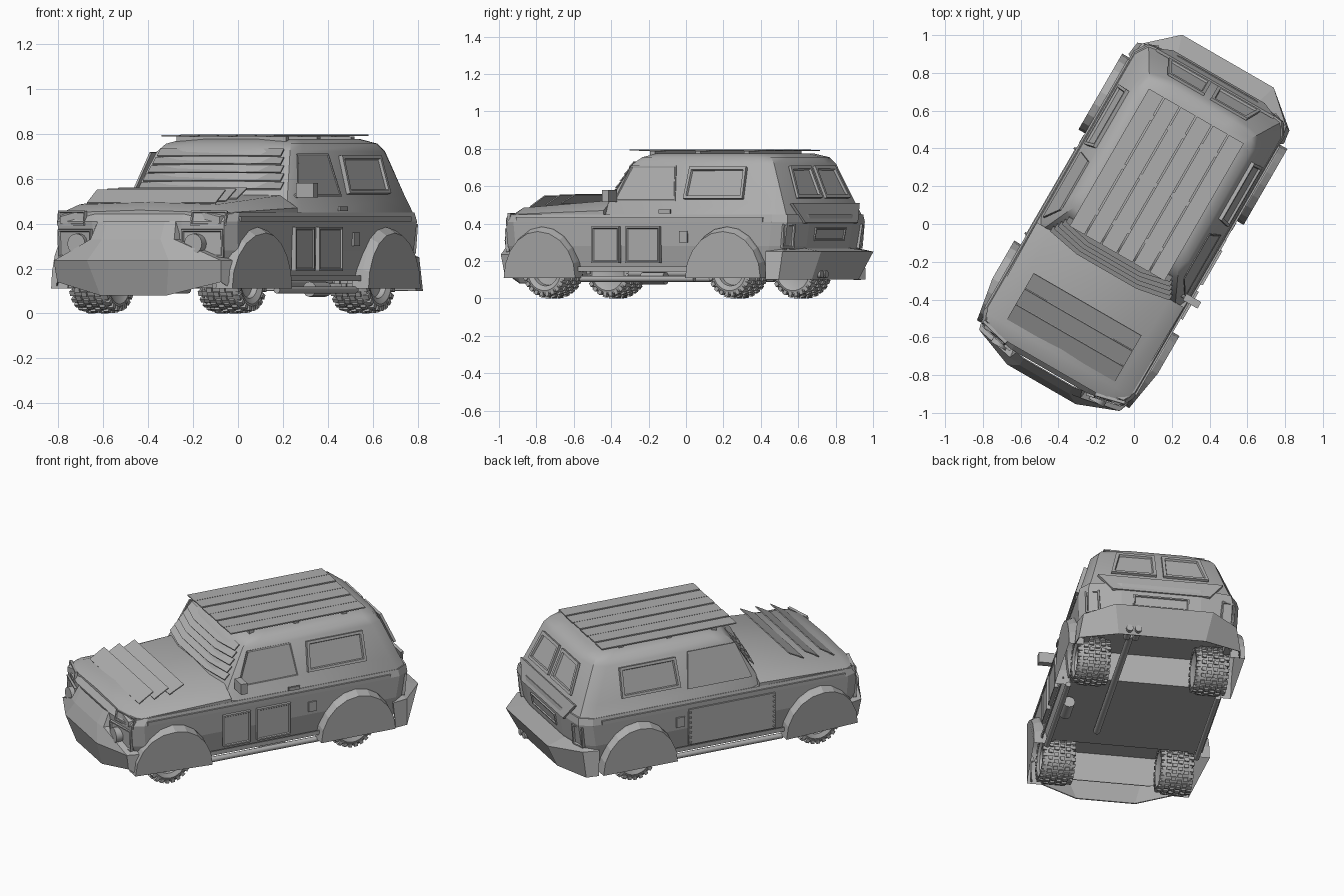
import bpy, bmesh, math
from mathutils import Vector, Matrix

cube = bpy.data.objects.get("Cube")
if cube:
    bpy.data.objects.remove(cube, do_unlink=True)

grey = bpy.data.materials.new("plain_grey")
grey.use_nodes = True
grey.diffuse_color = (0.42, 0.42, 0.42, 1)
for node in grey.node_tree.nodes:
    if node.type == 'BSDF_PRINCIPLED':
        node.inputs["Base Color"].default_value = (0.42, 0.42, 0.42, 1)
parts = []


def select(ob):
    bpy.ops.object.select_all(action='DESELECT')
    ob.select_set(True)
    bpy.context.view_layer.objects.active = ob


def finish(bm, name, smooth=False):
    bmesh.ops.recalc_face_normals(bm, faces=bm.faces)
    mesh = bpy.data.meshes.new(name)
    bm.to_mesh(mesh)
    bm.free()
    mesh.materials.append(grey)
    ob = bpy.data.objects.new(name, mesh)
    bpy.context.collection.objects.link(ob)
    parts.append(ob)
    if smooth:
        select(ob)
        bpy.ops.object.shade_smooth_by_angle(angle=math.radians(32))
    return ob


def loft(name, rings, closed=True, caps=(True, True), smooth=False):
    bm = bmesh.new()
    rows = [[bm.verts.new(p) for p in r] for r in rings]
    n = len(rows[0])
    for a, b in zip(rows, rows[1:]):
        for i in range(n if closed else n - 1):
            j = (i + 1) % n
            bm.faces.new((a[i], a[j], b[j], b[i]))
    for row, cap in zip((rows[0], rows[-1]), caps):
        if cap:
            bm.faces.new(row)
    return finish(bm, name, smooth)


def box(name, lo, hi):
    bm = bmesh.new()
    lo, hi = Vector(lo), Vector(hi)
    size = hi - lo
    bmesh.ops.create_cube(bm, size=1, matrix=Matrix.Translation((lo + hi) / 2) @ Matrix.Diagonal((*size, 1)))
    return finish(bm, name)


def rod(name, a, b, r, sides=12):
    a, b = Vector(a), Vector(b)
    bm = bmesh.new()
    spin = (b - a).to_track_quat('Z', 'Y').to_matrix().to_4x4()
    bmesh.ops.create_cone(bm, cap_ends=True, segments=sides, radius1=r, radius2=r,
                          depth=(b - a).length, matrix=Matrix.Translation((a + b) / 2) @ spin)
    return finish(bm, name, True)


def panel(name, corners, depth=0.012, inset=0.0, recess=0.0):
    """Raised plate on its corners, with an optional recessed middle."""
    bm = bmesh.new()
    face = bm.faces.new([bm.verts.new(c) for c in corners])
    face.normal_update()
    if face.normal.dot(face.calc_center_median() - Vector((0, 0.1, 0.35))) < 0:
        face.normal_flip()
    n = face.normal.copy()
    out = bmesh.ops.extrude_face_region(bm, geom=[face])['geom']
    bmesh.ops.translate(bm, verts=[v for v in out if isinstance(v, bmesh.types.BMVert)], vec=n * depth)
    top = [f for f in out if isinstance(f, bmesh.types.BMFace)]
    if inset:
        bmesh.ops.inset_individual(bm, faces=top, thickness=inset)
        bmesh.ops.inset_individual(bm, faces=top, thickness=0.006)
        bmesh.ops.translate(bm, verts=list(top[0].verts), vec=-n * recess)
    return finish(bm, name)


def outline(z, hw, yf, yr):
    half = [(0.5 * hw, yf), (0.93 * hw, yf + 0.035), (hw, yf + 0.1),
            (hw, yr - 0.1), (0.9 * hw, yr - 0.03), (0.5 * hw, yr)]
    return [(x, y, z) for x, y in half] + [(-x, y, z) for x, y in reversed(half)]


# Body tub, hollowed over the wheels
tub = loft("body_tub", [outline(*r) for r in (
    (0.15, 0.43, -0.84, 0.84), (0.28, 0.455, -0.89, 0.875), (0.41, 0.46, -0.90, 0.895),
    (0.45, 0.45, -0.87, 0.89))])
AXLES = (-0.625, 0.518)
cutters = []
for y in AXLES:
    cutters.append(rod("well_cutter", (-0.6, y, 0.14), (0.6, y, 0.14), 0.19, 24))
    cutters.append(box("bay_cutter", (-0.385, y - 0.21, 0), (0.385, y + (0.21 if y < 0 else 0.33), 0.33)))
for c in cutters:
    c.hide_render = True
    select(tub)
    mod = tub.modifiers.new("cut", 'BOOLEAN')
    mod.operation, mod.solver, mod.object = 'DIFFERENCE', 'EXACT', c
    bpy.ops.object.modifier_apply(modifier=mod.name)
    parts.remove(c)
    bpy.data.objects.remove(c, do_unlink=True)

# Cabin and hood
loft("cabin", [outline(*r) for r in (
    (0.44, 0.45, -0.31, 0.885), (0.52, 0.425, -0.28, 0.85), (0.72, 0.368, -0.165, 0.765),
    (0.755, 0.345, -0.12, 0.735), (0.775, 0.29, -0.06, 0.67))], smooth=True)
loft("hood", [[(-hw, y, 0.40), (-hw, y, e), (-0.8 * hw, y, c), (0, y, c + 0.01),
               (0.8 * hw, y, c), (hw, y, e), (hw, y, 0.40)] for y, hw, e, c in (
    (-0.875, 0.41, 0.43, 0.45), (-0.80, 0.44, 0.45, 0.485), (-0.25, 0.45, 0.47, 0.525))], smooth=True)
for i in range(3):
    y = -0.77 + i * 0.095
    z = 0.488 + i * 0.01
    panel("hood_slat", [(-0.33, y, z), (0.33, y, z), (0.33, y + 0.09, 0.546 + i * 0.004),
                        (-0.33, y + 0.09, 0.546 + i * 0.004)], 0.006)


def screen_y(z):
    return -0.28 + (z - 0.52) * 0.575


for i in range(5):
    z = 0.55 + i * 0.037
    w = 0.365 - i * 0.012
    panel("windscreen_slat", [(-w, screen_y(z) + 0.01, z), (-w / 2, screen_y(z) - 0.025, z),
                              (w / 2, screen_y(z) - 0.025, z), (w, screen_y(z) + 0.01, z),
                              (w, screen_y(z) + 0.04, z + 0.03), (-w, screen_y(z) + 0.04, z + 0.03)], 0.006)

# Roof rack
for i in range(6):
    x = -0.29 + i * 0.098
    lift = 0.003 * (i % 2)
    box("rack_plank", (x, -0.18, 0.787 + lift), (x + 0.09, 0.66, 0.794 + lift))
for y in (-0.06, 0.22, 0.52):
    box("rack_bar", (-0.28, y, 0.765), (0.28, y + 0.03, 0.788))


# Side trim follows the wall slope
def wall(z):
    return 0.425 - (z - 0.52) * 0.285 if z > 0.5 else 0.455


def side_panel(name, s, ya, yb, za, zb, lean=0.0, **kw):
    return panel(name, [(s * wall(za), ya, za), (s * wall(za), yb, za),
                        (s * wall(zb), yb - lean * 0.3, zb), (s * wall(zb), ya + lean, zb)], **kw)


def tail_y(z):
    return 0.85 - (z - 0.52) * 0.425


for s in (1, -1):
    side_panel("rear_side_window", s, 0.235, 0.60, 0.53, 0.70, 0.012, depth=0.02, inset=0.022, recess=0.012)
    side_panel("belt_rail", s, -0.78, 0.74, 0.41, 0.432, depth=0.01)
    side_panel("sill_step", s, -0.40, 0.30, 0.145, 0.17, depth=0.008)
    side_panel("side_vent", s, 0.225, 0.275, 0.30, 0.36, depth=0.012)
    rod("side_tube", (s * 0.43, -0.40, 0.105), (s * 0.43, 0.30, 0.105), 0.016)
    panel("tail_lamp", [(s * 0.34, 0.85, 0.27), (s * 0.42, 0.825, 0.27), (s * 0.425, 0.835, 0.40),
                        (s * 0.35, 0.865, 0.40)], 0.02, 0.012, 0.01)
    panel("tailgate_window", [(s * 0.02, tail_y(0.535), 0.535), (s * 0.28, tail_y(0.535), 0.535),
                              (s * 0.24, tail_y(0.705), 0.705), (s * 0.02, tail_y(0.705), 0.705)],
          0.015, 0.025, 0.012)
    rod("headlight", (s * 0.30, -0.86, 0.31), (s * 0.30, -0.92, 0.31), 0.045, 20)
    panel("corner_lamp", [(s * 0.27, -0.885, 0.39), (s * 0.43, -0.845, 0.39),
                          (s * 0.43, -0.835, 0.455), (s * 0.27, -0.875, 0.455)], 0.016, 0.008, 0.006)
    panel("headlight_frame", [(s * 0.23, -0.89, 0.25), (s * 0.42, -0.85, 0.25),
                              (s * 0.42, -0.855, 0.375), (s * 0.23, -0.895, 0.375)], 0.018, 0.01, 0.008)
# Left door has two recessed panels, right door is plated and riveted
side_panel("front_window", 1, -0.20, 0.18, 0.52, 0.71, 0.08, depth=0.005, inset=0.008, recess=0.003)
for ya, yb in ((-0.31, -0.14), (-0.10, 0.11)):
    side_panel("door_panel", 1, ya, yb, 0.19, 0.385, depth=0.022, inset=0.012, recess=0.006)
side_panel("door_handle", 1, 0.10, 0.17, 0.455, 0.475, depth=0.012)
side_panel("door_plate", -1, -0.34, 0.20, 0.18, 0.40, depth=0.014)
side_panel("window_plate", -1, -0.21, 0.19, 0.51, 0.715, 0.08, depth=0.01)
for i in range(7):
    z = 0.195 + i * 0.031
    for y in (-0.33, 0.19):
        rod("rivet", (-0.465, y, z), (-0.477, y, z), 0.007, 6)

# Mirror on the left door
rod("mirror_arm", (0.40, -0.20, 0.52), (0.46, -0.20, 0.535), 0.01, 8)
box("mirror", (0.425, -0.22, 0.515), (0.515, -0.18, 0.58))

# Tailgate bulge and number plate recess
panel("tailgate_bulge", [(-0.36, 0.85, 0.505), (0.36, 0.85, 0.505), (0.28, 0.885, 0.40), (-0.28, 0.885, 0.40)], 0.016)
panel("plate_recess", [(-0.16, 0.875, 0.31), (0.16, 0.875, 0.31), (0.16, 0.89, 0.38), (-0.16, 0.89, 0.38)],
      0.01, 0.01, 0.006)


# Bumper skirts, mirrored from half rows
def skirt(name, rows):
    rings = [[(-x, y, z) for x, y, z in r] + [(x, y, z) for x, y, z in reversed(r)] for r in rows]
    ob = loft(name, rings, closed=False, caps=(False, False))
    mod = ob.modifiers.new("thickness", 'SOLIDIFY')
    mod.thickness = 0.006


skirt("front_bumper", [
    [(0.21, -0.885, 0.41), (0.20, -0.90, 0.41), (0.15, -0.91, 0.41)],
    [(0.22, -0.90, 0.33), (0.215, -0.94, 0.33), (0.15, -0.95, 0.33)],
    [(0.45, -0.82, 0.235), (0.43, -0.895, 0.235), (0.21, -0.98, 0.235)],
    [(0.45, -0.84, 0.11), (0.42, -0.88, 0.14), (0.17, -0.93, 0.08)]])
skirt("rear_bumper", [
    [(0.42, 0.76, 0.27), (0.40, 0.82, 0.27), (0.24, 0.86, 0.27)],
    [(0.46, 0.755, 0.25), (0.44, 0.85, 0.25), (0.28, 0.995, 0.25)],
    [(0.475, 0.765, 0.10), (0.465, 0.84, 0.10), (0.25, 0.92, 0.10)]])

# Fender flares, the front pair tucked in towards the nose
for s in (1, -1):
    for y in AXLES:
        arcs = []
        for x, rise in ((0.42, 0.28), (0.47, 0.272), (0.505, 0.248)):
            arc = []
            for i in range(11):
                a = math.pi * i / 10
                tuck = 0.04 * max(0, math.cos(a)) if y < 0 else 0
                arc.append((s * (x - tuck), y - 0.232 * math.cos(a), 0.11 + rise * math.sin(a)))
            arcs.append(arc)
        loft("fender_flare", arcs, closed=False, caps=(False, True))


# Knobbly wheels
def wheel(x, y):
    r = 0.132
    prof = [(-0.075, 0.07), (-0.092, 0.10), (-0.085, 0.12), (-0.065, r), (0.065, r), (0.085, 0.12),
            (0.092, 0.10), (0.08, 0.075), (0.055, 0.07), (0.05, 0.03), (0.07, 0.025)]
    s = 1 if x > 0 else -1
    loft("tyre", [[(x + s * px, y + pr * math.cos(t), 0.142 + pr * math.sin(t))
                   for t in (math.tau * i / 32 for i in range(32))] for px, pr in prof], smooth=True)
    bm = bmesh.new()
    for i in range(22):
        for k, off in enumerate((-0.082, -0.05, -0.017, 0.017, 0.05, 0.082)):
            t = math.tau * (i + 0.5 * (k % 2)) / 22
            lift = r - 0.002 if abs(off) < 0.08 else r - 0.012
            m = (Matrix.Translation((x + off, y, 0.142)) @ Matrix.Rotation(t, 4, 'X')
                 @ Matrix.Translation((0, 0, lift)) @ Matrix.Diagonal((0.026, 0.021, 0.022, 1)))
            bmesh.ops.create_cube(bm, size=1, matrix=m)
    finish(bm, "tread_blocks")


for y in AXLES:
    for x in (-0.34, 0.34):
        wheel(x, y)

# Exhaust
rod("exhaust_pipe", (0.17, -0.25, 0.135), (0.17, 0.86, 0.135), 0.02)
rod("silencer", (0.39, -0.04, 0.108), (0.39, 0.10, 0.108), 0.034)
for x in (0.14, 0.19):
    rod("exhaust_tip", (x, 0.84, 0.13), (x, 0.95, 0.13), 0.02)

# Turn the whole vehicle to its parked angle
for ob in parts:
    ob.data.transform(Matrix.Rotation(math.radians(-30), 4, 'Z'))
